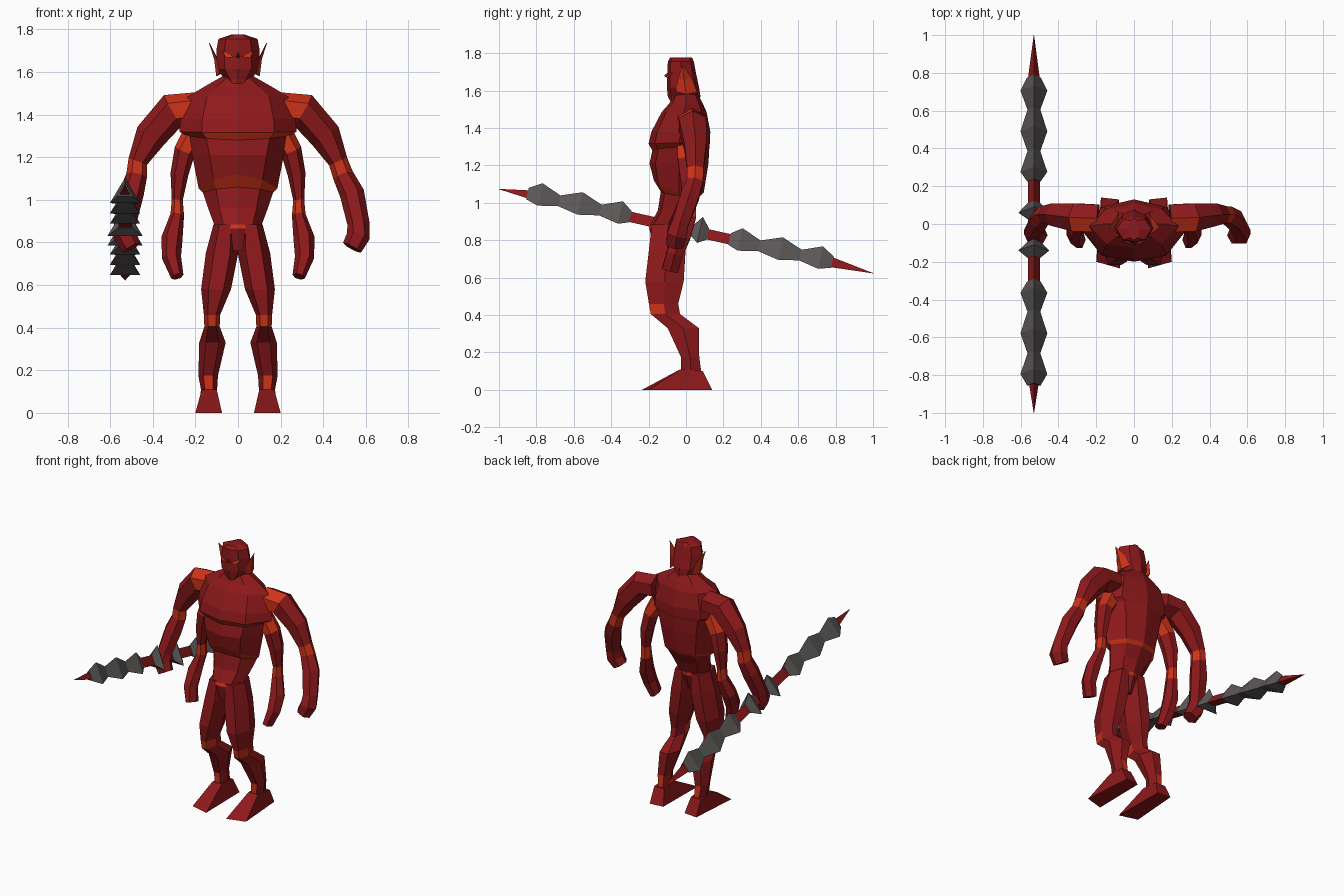
import bpy, bmesh, math
from mathutils import Vector


def material(name, rgb):
    m = bpy.data.materials.new(name)
    m.diffuse_color = (*rgb, 1)
    return m


RED = material("dark red", (0.27, 0.0095, 0.011))
ORANGE = material("orange red", (0.62, 0.033, 0.009))
GREY = material("dark grey", (0.105, 0.094, 0.094))


def skin(name, rings, accent=lambda band, normal: False, mats=(RED, ORANGE)):
    """Join rings of points into a closed flat-faced solid."""
    bm = bmesh.new()
    rows = [[bm.verts.new(p) for p in r] for r in rings]
    n = len(rows[0])
    band_of = {}
    for i, (a, b) in enumerate(zip(rows, rows[1:])):
        for j in range(n):
            k = (j + 1) % n
            band_of[bm.faces.new((a[j], a[k], b[k], b[j]))] = i
    bm.faces.new(rows[0])
    bm.faces.new(rows[-1])
    bmesh.ops.recalc_face_normals(bm, faces=bm.faces)
    for f, i in band_of.items():
        f.normal_update()
        f.material_index = int(accent(i, f.normal))
    me = bpy.data.meshes.new(name)
    bm.to_mesh(me)
    bm.free()
    for m in mats:
        me.materials.append(m)
    ob = bpy.data.objects.new(name, me)
    bpy.context.collection.objects.link(ob)
    return ob


def body_ring(z, w, f, b, arch=0):
    """Eight-sided ring: half width, front, back, lift of the front middle."""
    d, m = b - f, (f + b) / 2
    half = [(0, f, z + arch), (.62 * w, f + .1 * d, z + arch * .6), (w, m, z),
            (.62 * w, b - .12 * d, z), (0, b, z)]
    return half + [(-x, y, h) for x, y, h in half[3:0:-1]]


def limb(name, secs, side, accent, level=False):
    """Six-sided limb along a path of (x, y, z, half width, half depth)."""
    pts = [Vector(s[:3]) for s in secs]
    rings = []
    for i, s in enumerate(secs):
        t = pts[min(i + 1, len(pts) - 1)] - pts[max(i - 1, 0)]
        if level:
            t = Vector((0, 0, -1))
        u = Vector((0, 1, 0)).cross(t).normalized()
        v = t.normalized().cross(u)
        ring = []
        for k in range(6):
            a = k * math.pi / 3
            p = pts[i] + u * s[3] * math.cos(a) + v * s[4] * 1.13 * math.sin(a)
            ring.append((p.x * side, p.y, p.z))
        rings.append(ring)
    return skin(name, rings, accent)


# Torso with chest ledge, belly and waist
skin("torso", [body_ring(*r) for r in (
    (1.59, .055, -.06, .06), (1.53, .16, -.09, .09), (1.485, .235, -.13, .11),
    (1.38, .27, -.185, .13), (1.32, .275, -.20, .128, -.005),
    (1.30, .24, -.18, .125, -.02), (1.21, .215, -.195, .12),
    (1.055, .185, -.172, .095, .065), (1.035, .165, -.135, .075, .025),
    (.96, .14, -.15, .03), (.885, .112, -.19, .0), (.865, .12, -.197, .0),
    (.76, .06, -.17, -.04))],
    lambda i, n: (i == 4 and n.y < 0) or i == 7 or i == 10)

# Head with a bright jaw line
skin("head", [body_ring(*r) for r in (
    (1.545, .04, -.085, .03), (1.565, .06, -.097, .078), (1.615, .102, -.102, .07),
    (1.70, .102, -.10, .052), (1.755, .092, -.097, .042), (1.776, .03, -.085, .032))],
    lambda i, n: i == 0)
skin("nose", [[(-.01, -.098, 1.668), (.01, -.098, 1.668), (0, -.098, 1.695)],
              [(-.003, -.116, 1.675), (.003, -.116, 1.675), (0, -.116, 1.682)]])

for s, tag in ((-1, "left"), (1, "right")):
    # Slanted eyes
    tri = [(.015, -.102, 1.67), (.055, -.09, 1.667), (.076, -.073, 1.698)]
    skin("eye_" + tag, [[(x * s, y + d, z) for x, y, z in tri] for d in (.002, -.006)],
         mats=(ORANGE,))
    # Pointed ears
    skin("ear_" + tag, [
        [(.085 * s, -.055, 1.595), (.102 * s, .0, 1.58), (.08 * s, .06, 1.59)],
        [(.098 * s, -.045, 1.66), (.112 * s, -.01, 1.66), (.095 * s, .035, 1.66)],
        [(.133 * s, -.02, 1.735), (.136 * s, -.017, 1.735), (.132 * s, -.015, 1.735)]],
        mats=(ORANGE,))

    # Upper arms; the left one bends in to grip the weapon
    g = -.035 if s < 0 else 0
    limb("upper_arm_" + tag, [
        (.19, .03, 1.43, .075, .075), (.305, .035, 1.42, .083, .075),
        (.41, .05, 1.30, .075, .06), (.47, .05, 1.18, .046, .045),
        (.493 + g / 2, .048, 1.115, .049, .045), (.535 + g, .02, 1.03, .058, .05),
        (.565 + g, -.03, .89, .052, .045), (.565 + g, -.05, .83, .055, .055),
        (.535 + g, -.06, .775, .048, .045)], s,
        lambda i, n: i == 3 or (i == 0 and n.y < -.3))
    # Lower arms
    limb("lower_arm_" + tag, [
        (.19, .0, 1.33, .06, .05), (.25, .01, 1.23, .05, .055),
        (.275, .02, 1.12, .042, .05), (.285, .02, 1.0, .026, .035),
        (.285, .018, .93, .032, .038), (.31, -.02, .82, .05, .045),
        (.312, -.06, .73, .045, .045), (.285, -.085, .64, .03, .045)], s,
        lambda i, n: i == 3 or i == 0)
    # Legs with backward-bent shins
    limb("leg_" + tag, [
        (.06, -.095, .885, .055, .09), (.075, -.10, .75, .076, .10),
        (.103, -.115, .58, .07, .105), (.122, -.12, .46, .038, .08),
        (.122, -.11, .405, .036, .08), (.12, -.015, .33, .062, .085),
        (.14, .022, .175, .046, .05), (.135, .028, .095, .036, .055)], s,
        lambda i, n: (i == 3 and n.y < 0) or (i == 6 and abs(n.x) < .9), True)
    # Splayed feet
    skin("foot_" + tag, [[(s * x, y, z) for x, y, z in r] for r in (
        [(.10, -.03, .11), (.17, -.03, .11), (.175, .09, .10), (.10, .09, .10)],
        [(.075, -.235, 0), (.20, -.20, 0), (.175, .14, 0), (.08, .13, 0)])])


# Double-ended weapon: three-sided solids along a sloping axis
def spindle(name, profile, mat):
    axis = Vector((0, 2, -.45)).normalized()
    up = Vector((1, 0, 0)).cross(axis)
    rings = []
    for y, hw in profile:
        c = Vector((-.53, y, .848 - .225 * y))
        rings.append([c + hw * 1.155 * (Vector((1, 0, 0)) * math.sin(a) + up * math.cos(a))
                      for a in (0, 2 * math.pi / 3, 4 * math.pi / 3)])
    return skin(name, rings, mats=(mat,))


spindle("weapon_handle", [(-1, .001), (-.80, .032), (.77, .032), (1, .001)], RED)
for s, tag in ((-1, "front"), (1, "back")):
    spindle("blade_" + tag, [(-.035 + s * d, w) for d, w in (
        (.265, .036), (.32, .071), (.425, .034), (.535, .071), (.645, .034),
        (.75, .071), (.815, .036))], GREY)
    spindle("guard_" + tag, [(-.03 + s * d, w) for d, w in (
        (.06, .034), (.10, .082), (.145, .034))], GREY)
